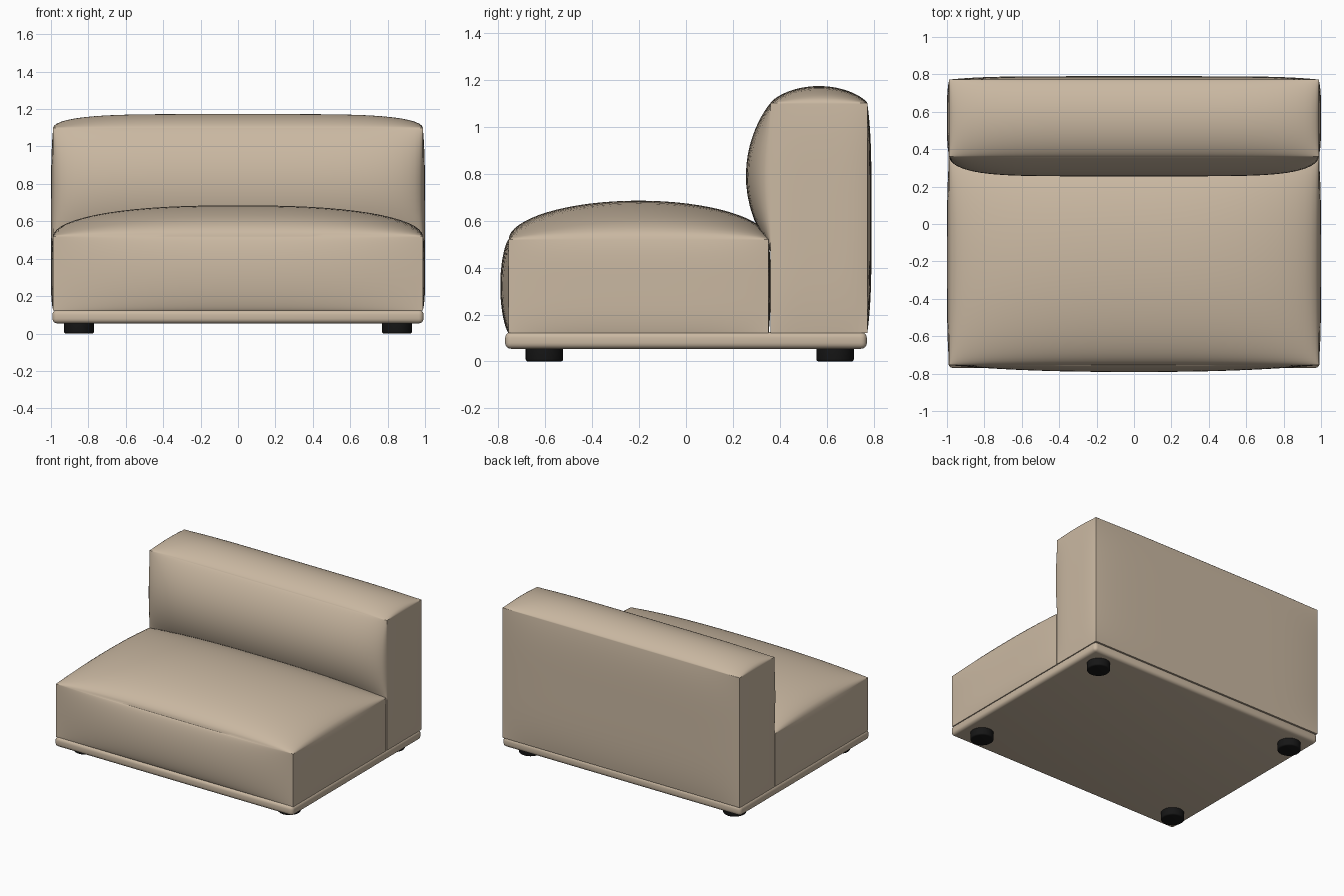
import bpy, bmesh, math

if "Cube" in bpy.data.objects:
    bpy.data.objects.remove(bpy.data.objects["Cube"])


def material(name, rgb):
    m = bpy.data.materials.new(name)
    m.diffuse_color = (*rgb, 1)
    m.use_nodes = True
    m.node_tree.nodes["Principled BSDF"].inputs["Base Color"].default_value = m.diffuse_color
    return m


FABRIC = material("beige fabric", (0.59, 0.48, 0.36))
BLACK = material("black plastic", (0.008, 0.008, 0.008))


def finish(bm, name, mat, angle=40):
    bmesh.ops.recalc_face_normals(bm, faces=bm.faces)
    me = bpy.data.meshes.new(name)
    bm.to_mesh(me)
    bm.free()
    me.materials.append(mat)
    ob = bpy.data.objects.new(name, me)
    bpy.context.collection.objects.link(ob)
    bpy.ops.object.select_all(action='DESELECT')
    ob.select_set(True)
    bpy.context.view_layer.objects.active = ob
    bpy.ops.object.shade_smooth_by_angle(angle=math.radians(angle))
    return ob


def dome(t, p=2.0, k=1.0):
    """Falls from 1 in the middle to 0 at t = -1 and 1."""
    return max(0.0, 1 - min(1.0, abs(t)) ** p) ** k


def cushion(name, lo, hi, bulges):
    """Box whose faces swell outward; bulges maps (axis, side) to f(u, v, w)."""
    bm = bmesh.new()
    bmesh.ops.create_cube(bm, size=2)
    bmesh.ops.subdivide_edges(bm, edges=bm.edges[:], cuts=31, use_grid_fill=True)
    for vert in bm.verts:
        old = vert.co.copy()
        t = [math.sin(c * math.pi / 2) for c in old]   # denser toward the seams
        new = [(l + h) / 2 + (h - l) / 2 * c for l, h, c in zip(lo, hi, t)]
        for (axis, side), f in bulges.items():
            if old[axis] * side > 0.9999:
                new[axis] += side * f(*t)
        vert.co = new
    return finish(bm, name, FABRIC)


def side_bulge(u, v, w):
    return 0.012 * dome(v, 4) * dome(w, 4)


# Seat cushion with a high crown
cushion("seat_cushion", (-0.988, -0.755, 0.122), (0.988, 0.352, 0.52), {
    (0, -1): side_bulge,
    (0, 1): side_bulge,
    (1, -1): lambda u, v, w: 0.036 * dome(u, 2.5) * dome(w, 2, 0.7),
    (1, 1): lambda u, v, w: 0.01 * dome(u, 4) * dome(w),
    (2, 1): lambda u, v, w: 0.165 * dome(u, 2.5, 0.5) * dome(v, 2, 0.52),
})


# Backrest, swelling forward above the seat
def back_front(u, v, w):
    z = 0.61 + 0.49 * w
    return 0.105 * dome(u, 6, 0.5) * dome((z - 0.79) / 0.31, 2, 0.9)


cushion("backrest", (-0.988, 0.36, 0.122), (0.988, 0.772, 1.10), {
    (0, -1): side_bulge,
    (0, 1): side_bulge,
    (1, -1): back_front,
    (1, 1): lambda u, v, w: 0.018 * dome(u, 6) * dome(w, 4),
    (2, 1): lambda u, v, w: 0.073 * dome(u, 5, 0.5) * dome(v, 2, 0.75),
})

# Upholstered base plinth with rounded edges
bm = bmesh.new()
bmesh.ops.create_cube(bm, size=1)
for v in bm.verts:
    v.co = (v.co.x * 1.984, v.co.y * 1.54, 0.09 + v.co.z * 0.072)
bmesh.ops.bevel(bm, geom=bm.edges[:], offset=0.025, segments=4,
                profile=0.5, affect='EDGES')
finish(bm, "base_plinth", FABRIC)

# Four round feet
for end, y in (("front", -0.603), ("rear", 0.635)):
    for side, x in (("left", -0.85), ("right", 0.85)):
        bm = bmesh.new()
        bmesh.ops.create_cone(bm, cap_ends=True, segments=32, radius1=0.08,
                              radius2=0.08, depth=0.06)
        rims = [e for e in bm.edges
                if e.verts[0].co.z < 0 and e.verts[1].co.z < 0]
        bmesh.ops.bevel(bm, geom=rims, offset=0.01, segments=3,
                        profile=0.5, affect='EDGES')
        bmesh.ops.translate(bm, verts=bm.verts, vec=(x, y, 0.03))
        finish(bm, f"{end}_{side}_foot", BLACK)
